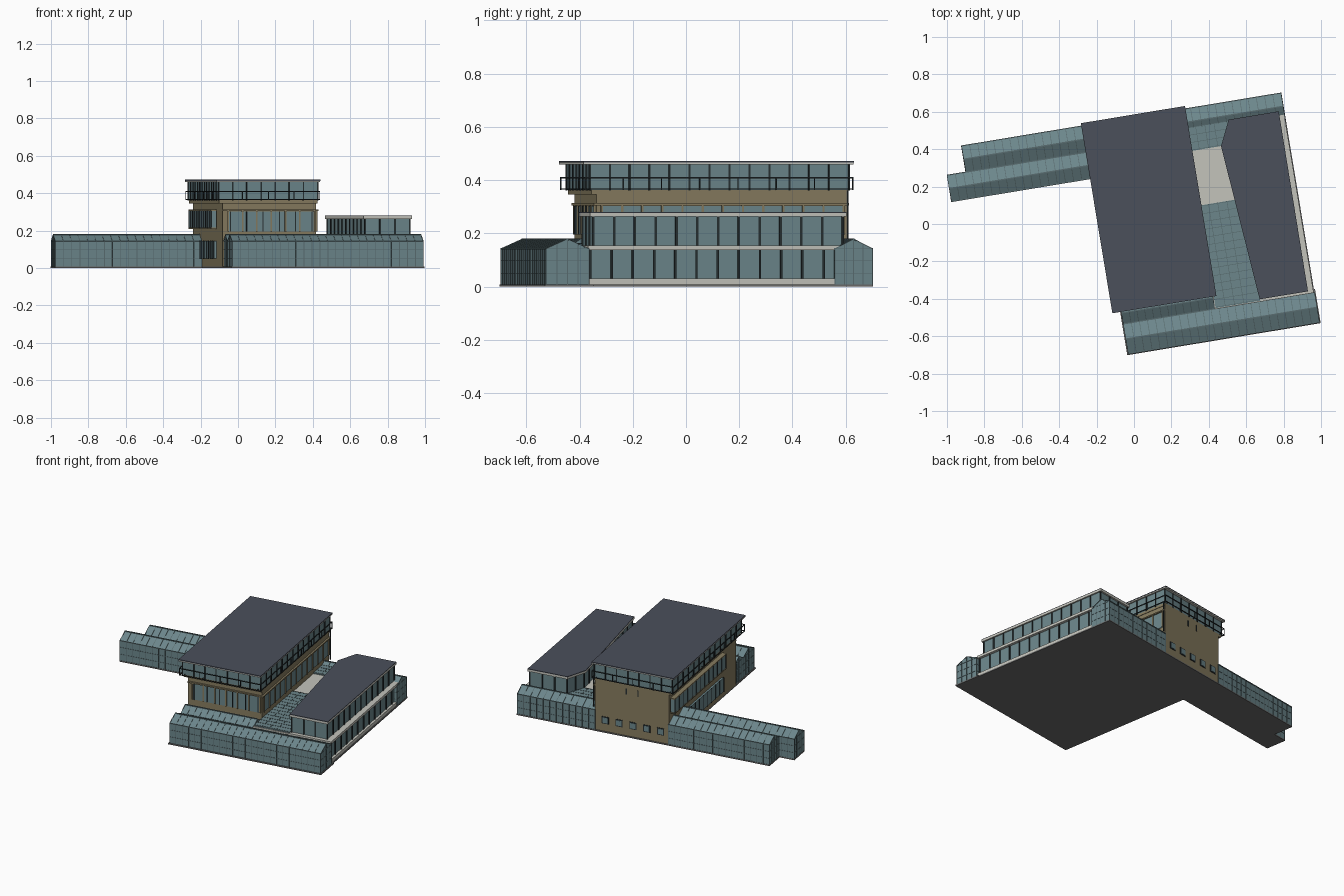
import bpy, bmesh, math
from mathutils import Vector, Matrix

if "Cube" in bpy.data.objects:
    bpy.data.objects.remove(bpy.data.objects["Cube"])

ROT = Matrix.Rotation(math.radians(9.4), 4, 'Z')   # whole site is turned on the plot


def mat(name, c):
    m = bpy.data.materials.new(name)
    m.diffuse_color = (*c, 1)
    m.use_nodes = True
    m.node_tree.nodes["Principled BSDF"].inputs["Base Color"].default_value = m.diffuse_color
    return m


GLASS = mat("glass", (0.15, 0.24, 0.26))
BAR = mat("glazing_bar", (0.10, 0.15, 0.16))
DARK = mat("dark_frame", (0.02, 0.028, 0.03))
TAN = mat("tan_wall", (0.24, 0.20, 0.115))
PALE = mat("pale_concrete", (0.55, 0.55, 0.50))
SLATE = mat("slate_roof", (0.07, 0.08, 0.105))
BASE = mat("base_grey", (0.15, 0.15, 0.15))


def finish(name, bm, m):
    bmesh.ops.recalc_face_normals(bm, faces=bm.faces)
    bm.transform(ROT)
    me = bpy.data.meshes.new(name)
    bm.to_mesh(me)
    bm.free()
    me.materials.append(m)
    ob = bpy.data.objects.new(name, me)
    bpy.context.collection.objects.link(ob)


def box(bm, a, b):
    a, b = Vector(a), Vector(b)
    s = b - a
    bmesh.ops.create_cube(bm, size=1, matrix=Matrix.Translation((a + b) / 2)
                          @ Matrix.Diagonal((abs(s.x), abs(s.y), abs(s.z), 1)))


def bar(bm, p, q, w=0.004):
    p, q = Vector(p), Vector(q)
    d = q - p
    r = d.to_track_quat('Z', 'Y').to_matrix().to_4x4()
    bmesh.ops.create_cube(bm, size=1, matrix=Matrix.Translation((p + q) / 2) @ r
                          @ Matrix.Diagonal((w, w, d.length, 1)))


def boxes(name, m, items):
    bm = bmesh.new()
    for a, b in items:
        box(bm, a, b)
    finish(name, bm, m)


def prism(name, m, pts, direction):
    bm = bmesh.new()
    f = bm.faces.new([bm.verts.new(p) for p in pts])
    r = bmesh.ops.extrude_face_region(bm, geom=[f])
    bmesh.ops.translate(bm, vec=direction,
                        verts=[v for v in r['geom'] if isinstance(v, bmesh.types.BMVert)])
    finish(name, bm, m)


def mullions(name, poly, z0, z1, n_step, w=0.006, m=DARK, closed=True):
    # upright posts at even steps along an outline
    bm = bmesh.new()
    n = len(poly)
    for i in range(n if closed else n - 1):
        p, q = Vector((*poly[i], 0)), Vector((*poly[(i + 1) % n], 0))
        k = max(1, round((q - p).length / n_step))
        for j in range(k + 1):
            c = p.lerp(q, j / k)
            box(bm, (c.x - w / 2, c.y - w / 2, z0), (c.x + w / 2, c.y + w / 2, z1))
    finish(name, bm, m)


def rect(u0, u1, v0, v1):
    return [(u0, v0), (u1, v0), (u1, v1), (u0, v1)]


EAVE, RIDGE = 0.142, 0.178


def greenhouse(name, u0, u1, v0, v1):
    # gabled glass hall with glazing bars over walls and roof
    vm = (v0 + v1) / 2
    prof = [(v0, 0.006), (v0, EAVE), (vm, RIDGE), (v1, EAVE), (v1, 0.006)]
    prism(name, GLASS, [(u0, v, z) for v, z in prof], (u1 - u0, 0, 0))
    bm = bmesh.new()
    n = round((u1 - u0) / 0.043)
    for i in range(n + 1):
        u = u0 + (u1 - u0) * i / n
        for a, b in zip(prof, prof[1:]):
            bar(bm, (u, *a), (u, *b), 0.0035)
    for v, z in prof[1:4]:
        bar(bm, (u0, v, z), (u1, v, z), 0.006)
    for z in (0.05, 0.097):
        for v in (v0, v1):
            bar(bm, (u0, v, z), (u1, v, z), 0.003)
        for u in (u0, u1):
            bar(bm, (u, v0, z), (u, v1, z), 0.003)
    for u in (u0, u1):
        for t in (0.25, 0.5, 0.75):
            v = v0 + (v1 - v0) * t
            bar(bm, (u, v, 0.006), (u, v, EAVE + (RIDGE - EAVE) * (1 - abs(2 * t - 1))), 0.0035)
        bar(bm, (u, v0, EAVE), (u, v1, EAVE), 0.0035)
    finish(name + "_bars", bm, BAR)


# ground slab
boxes("base_slab", BASE, [((-0.15, -0.686, 0), (0.898, -0.5, 0.008)),
                          ((-0.15, -0.52, 0), (0.892, 0.565, 0.008)),
                          ((-0.945, 0.275, 0), (-0.14, 0.422, 0.008)),
                          ((-0.844, 0.42, 0), (-0.14, 0.565, 0.008))])

# greenhouses
greenhouse("front_greenhouse", -0.143, 0.892, -0.68, -0.518)
greenhouse("inner_front_greenhouse", -0.143, 0.352, -0.518, -0.398)
greenhouse("left_greenhouse", -0.943, -0.148, 0.278, 0.42)
greenhouse("left_back_greenhouse", -0.841, -0.148, 0.42, 0.562)
greenhouse("back_greenhouse", 0.355, 0.889, 0.42, 0.562)

# main building: solid body, glass top storey, flat roof
U0, U1, V0, V1 = -0.15, 0.357, -0.40, 0.56
boxes("main_walls", TAN, [((U0, V0, 0.006), (U1, V1, 0.355))])
boxes("top_floor_deck", TAN, [((-0.172, -0.42, 0.345), (0.36, 0.56, 0.362))])
boxes("top_storey_glass", GLASS, [((-0.175, -0.425, 0.362), (0.36, 0.56, 0.461))])
mullions("top_storey_mullions", rect(-0.176, 0.361, -0.426, 0.561), 0.36, 0.461, 0.075, 0.007)
boxes("main_roof", SLATE, [((-0.192, -0.452, 0.466), (0.372, 0.578, 0.472))])
boxes("main_roof_fascia", PALE, [((-0.191, -0.451, 0.459), (0.371, 0.577, 0.467))])

# window ribbons around the main body, with frames and sills
boxes("main_windows", GLASS, [((-0.12, V0 - 0.004, 0.195), (0.345, V0 + 0.02, 0.303)),
                              ((U1 - 0.02, -0.38, 0.195), (U1 + 0.004, 0.54, 0.303)),
                              ((-0.178, -0.20, 0.215), (U0, 0.53, 0.305)),
                              ((-0.163, -0.20, 0.05), (U0, 0.265, 0.145))])
mullions("front_window_frames", [(-0.12, V0 - 0.005), (0.345, V0 - 0.005)], 0.195, 0.305, 0.078, 0.008, TAN, False)
mullions("front_window_posts", [(-0.108, V0 - 0.005), (0.333, V0 - 0.005)], 0.195, 0.303, 0.088, 0.005, DARK, False)
mullions("right_window_frames", [(U1 + 0.005, -0.38), (U1 + 0.005, 0.54)], 0.195, 0.305, 0.08, 0.008, TAN, False)
mullions("left_bay_posts", [(U0, -0.2), (-0.178, -0.2), (-0.178, 0.53), (U0, 0.53)], 0.213, 0.307, 0.06, 0.005, DARK, False)
mullions("left_low_bay_posts", [(-0.163, -0.2), (-0.163, 0.265)], 0.048, 0.147, 0.06, 0.005, DARK, False)
boxes("window_ledges", TAN, [((U0, V0 - 0.012, 0.305), (U1 + 0.012, V0 + 0.01, 0.313)),
                             ((U1, V0, 0.305), (U1 + 0.012, V1, 0.313)),
                             ((-0.18, -0.205, 0.305), (U0, 0.535, 0.312)),
                             ((-0.18, -0.205, 0.208), (U0, 0.535, 0.215))])

# small square windows and slits on the back wall
us = [-0.095 + i * 0.095 for i in range(5)]
boxes("back_window_frames", DARK,
      [((u - 0.024, V1 - 0.01, 0.06), (u + 0.024, V1 + 0.003, 0.108)) for u in us]
      + [((u - 0.004, V1 - 0.01, 0.29), (u + 0.004, V1 + 0.003, 0.33)) for u in (0.06, 0.14)])
boxes("back_windows", GLASS,
      [((u - 0.018, V1 - 0.01, 0.066), (u + 0.018, V1 + 0.005, 0.102)) for u in us])

# top storey railing with brackets
rail = rect(-0.188, 0.369, -0.446, 0.574)
bm = bmesh.new()
for i in range(4):
    p, q = rail[i], rail[(i + 1) % 4]
    for z in (0.366, 0.409):
        bar(bm, (*p, z), (*q, z), 0.0045)
for i in range(8):
    v = -0.42 + i * 0.14
    for a, b in ((-0.188, -0.17), (0.369, 0.355)):
        bar(bm, (a, v, 0.366), (b, v, 0.366))
for i in range(5):
    u = -0.16 + i * 0.126
    for a, b in ((-0.446, -0.42), (0.574, 0.555)):
        bar(bm, (u, a, 0.366), (u, b, 0.366))
bar(bm, (0.366, 0.555, 0.16), (0.366, 0.555, 0.36), 0.006)
finish("railing", bm, DARK)
mullions("railing_posts", rail, 0.362, 0.411, 0.14, 0.004)

# right wing: lower storey, terrace slab, upper storey with angled side
boxes("wing_lower_glass", GLASS, [((0.35, -0.512, 0.006), (0.870, 0.462, 0.142))])
boxes("wing_slabs", PALE, [((0.352, -0.52, 0.138), (0.888, 0.47, 0.155)),
                           ((0.352, -0.516, 0.006), (0.886, 0.468, 0.03))])
mullions("wing_lower_mullions", [(0.872, -0.508), (0.872, 0.46)], 0.03, 0.14, 0.081, 0.008, DARK, False)
wing = [(0.59, 0.468), (0.862, 0.468), (0.859, -0.507), (0.597, -0.507), (0.527, 0.335)]
inner = [(0.598, 0.456), (0.852, 0.456), (0.849, -0.494), (0.607, -0.494), (0.539, 0.333)]
prism("wing_upper_glass", GLASS, [(*p, 0.15) for p in inner], (0, 0, 0.117))
mullions("wing_upper_mullions", inner, 0.15, 0.267, 0.081, 0.009)
prism("wing_roof_fascia", PALE, [(*p, 0.263) for p in wing], (0, 0, 0.014))
prism("wing_roof", SLATE, [(*p, 0.276) for p in wing], (0, 0, 0.005))

# glazed roof in the gap, either side of the pale terrace
prism("gap_glazing_front", GLASS,
      [(0.357, -0.515, 0.15), (0.6, -0.515, 0.15), (0.56, 0.04, 0.15), (0.357, 0.04, 0.15)], (0, 0, 0.012))
prism("gap_glazing_back", GLASS,
      [(0.357, 0.335, 0.15), (0.535, 0.335, 0.15), (0.6, 0.465, 0.15), (0.357, 0.465, 0.15)], (0, 0, 0.012))
bm = bmesh.new()
for i in range(14):
    v = -0.51 + i * 0.042
    bar(bm, (0.357, v, 0.162), (0.59 - 0.08 * (v + 0.5), v, 0.162), 0.003)
for i in range(4):
    v = 0.34 + i * 0.04
    bar(bm, (0.357, v, 0.162), (0.54 + (v - 0.34) * 0.5, v, 0.162), 0.003)
for u in (0.41, 0.46, 0.51):
    bar(bm, (u, -0.515, 0.162), (u, 0.04, 0.162), 0.003)
    bar(bm, (u, 0.335, 0.162), (u, 0.465, 0.162), 0.003)
finish("gap_glazing_bars", bm, BAR)
